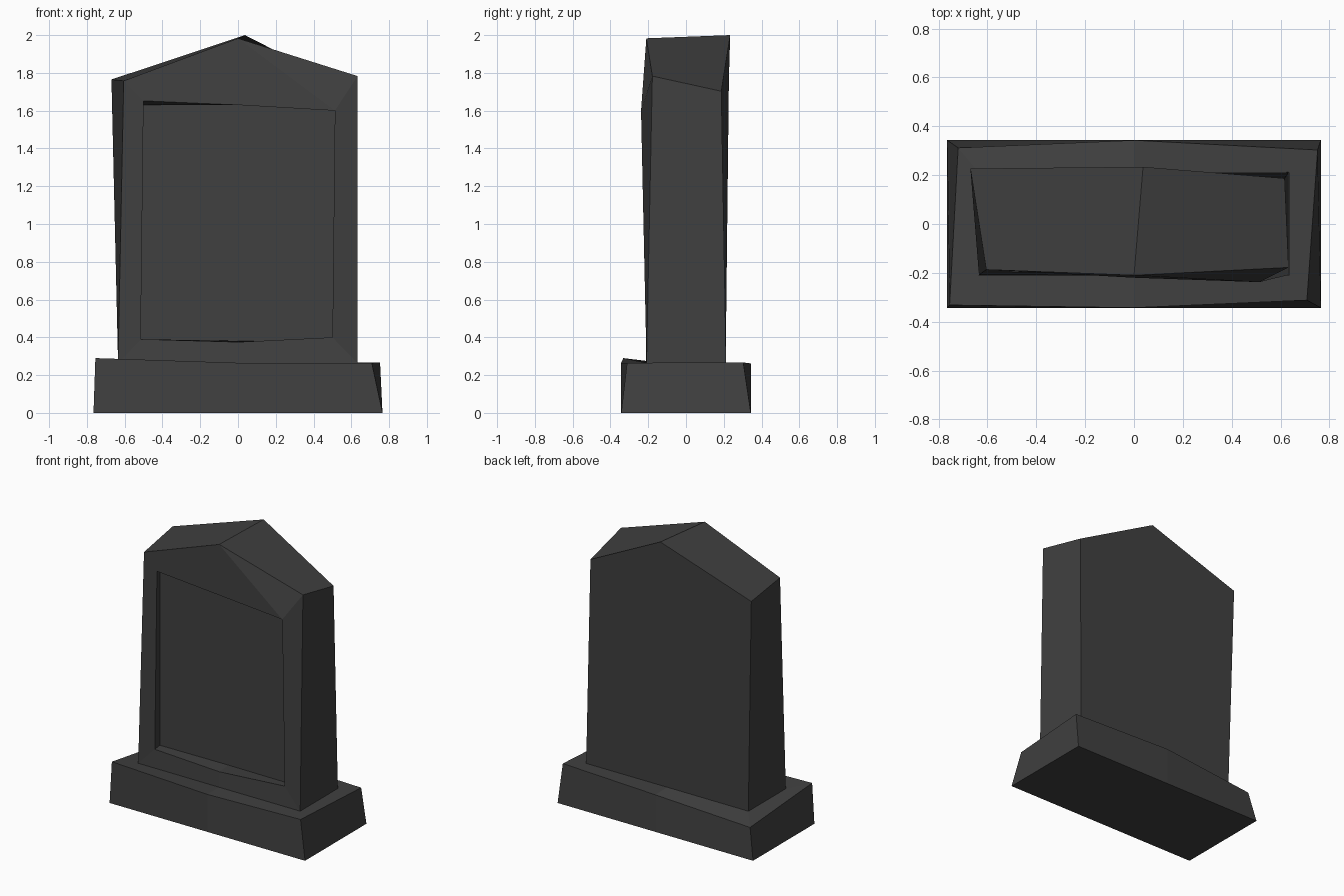
import bpy, bmesh

if "Cube" in bpy.data.objects:
    bpy.data.objects.remove(bpy.data.objects["Cube"])

stone = bpy.data.materials.new("dark_stone")
stone.diffuse_color = (0.051, 0.051, 0.051, 1)
stone.use_nodes = True
stone.node_tree.nodes["Principled BSDF"].inputs["Base Color"].default_value = stone.diffuse_color


def loft(name, rings, creases=()):
    """Bridge six-point rings, cap the ends, and open the hidden joint at the seat."""
    bm = bmesh.new()
    loops = [[bm.verts.new(p) for p in ring] for ring in rings]
    for a, b in zip(loops, loops[1:]):
        for i in range(len(a)):
            j = (i + 1) % len(a)
            bm.faces.new((a[i], a[j], b[j], b[i]))
    bm.faces.new(loops[0])
    bm.faces.new(loops[-1])
    bmesh.ops.recalc_face_normals(bm, faces=bm.faces[:])
    for (r0, i0), (r1, i1) in creases:
        bmesh.ops.connect_verts(bm, verts=[loops[r0][i0], loops[r1][i1]])
    joint = [f for f in bm.faces
             if all(abs(v.co.z - 0.264) < 0.003 and abs(v.co.x) < 0.64 for v in f.verts)]
    bmesh.ops.delete(bm, geom=joint, context='FACES')
    mesh = bpy.data.meshes.new(name)
    bm.to_mesh(mesh)
    bm.free()
    mesh.materials.append(stone)
    obj = bpy.data.objects.new(name, mesh)
    bpy.context.collection.objects.link(obj)
    return obj


def rect_ring(x, y, z):
    """Rectangle with extra points at the middle of front and back."""
    return [(-x, -y, z), (0, -y, z), (x, -y, z), (x, y, z), (0, y, z), (-x, y, z)]


# Plinth: square footprint, worn uneven top edge, level seat for the slab
loft("plinth", [
    rect_ring(0.765, 0.343, 0),
    [(-0.755, -0.332, 0.29), (0, -0.343, 0.265), (0.708, -0.312, 0.265),
     (0.752, 0.303, 0.267), (0, 0.343, 0.262), (-0.72, 0.312, 0.212)],
    rect_ring(0.634, 0.21, 0.265),
])

# Slab: back outline, front outline, panel rim, recessed panel
loft("headstone_slab", [
    [(-0.635, 0.21, 0.263), (0, 0.21, 0.263), (0.633, 0.212, 0.263),
     (0.617, 0.187, 1.703), (0.037, 0.234, 2.0), (-0.67, 0.227, 1.765)],
    [(-0.635, -0.209, 0.263), (0, -0.211, 0.263), (0.633, -0.209, 0.263),
     (0.633, -0.178, 1.783), (0, -0.21, 1.983), (-0.605, -0.187, 1.758)],
    [(-0.515, -0.195, 0.39), (0, -0.211, 0.375), (0.50, -0.192, 0.40),
     (0.513, -0.238, 1.60), (0, -0.22, 1.63), (-0.50, -0.192, 1.652)],
    [(-0.535, -0.11, 0.381), (0, -0.105, 0.381), (0.535, -0.11, 0.381),
     (0.535, -0.11, 1.63), (0, -0.105, 1.63), (-0.535, -0.11, 1.63)],
], creases=[((1, 4), (2, 3))])
